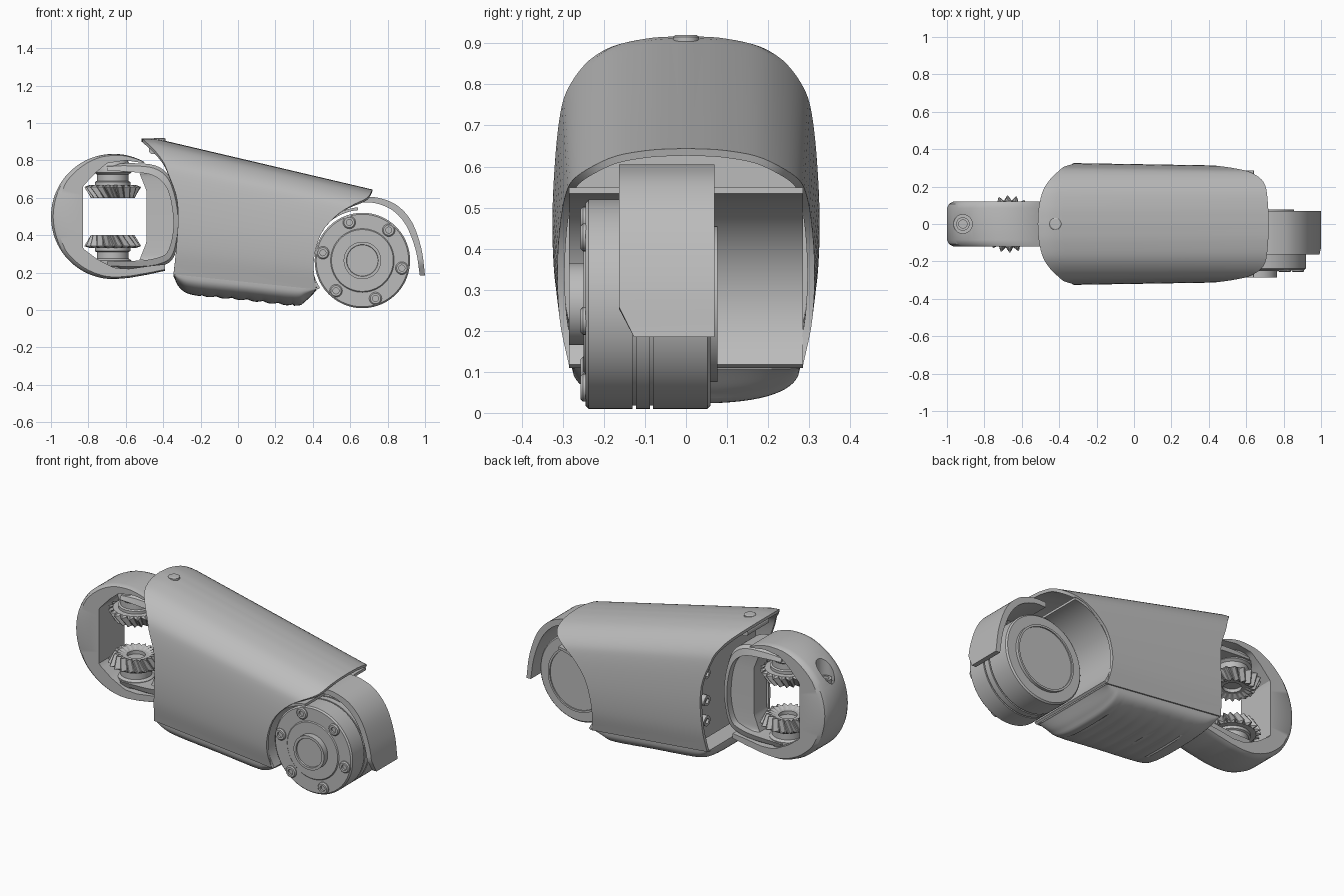
import bpy, bmesh, math
from mathutils import Vector

if "Cube" in bpy.data.objects:
    bpy.data.objects.remove(bpy.data.objects["Cube"])

GREY = (0.5, 0.5, 0.5, 1)
mat = bpy.data.materials.new("satin grey")
mat.use_nodes = True
mat.diffuse_color = GREY
mat.node_tree.nodes["Principled BSDF"].inputs["Base Color"].default_value = GREY


def finish(ob, angle=32):
    bpy.ops.object.select_all(action='DESELECT')
    ob.select_set(True)
    bpy.context.view_layer.objects.active = ob
    for m in list(ob.modifiers):
        bpy.ops.object.modifier_apply(modifier=m.name)
    bpy.ops.object.shade_smooth_by_angle(angle=math.radians(angle))


def loft(name, sections, closed=True, caps=True, thick=0):
    """Skin a list of equal-length point rows."""
    bm = bmesh.new()
    rows = [[bm.verts.new(p) for p in s] for s in sections]
    n = len(rows[0])
    for a, b in zip(rows, rows[1:]):
        for i in range(n if closed else n - 1):
            j = (i + 1) % n
            bm.faces.new((a[i], a[j], b[j], b[i]))
    if caps:
        bm.faces.new(rows[0])
        bm.faces.new(rows[-1])
    bmesh.ops.recalc_face_normals(bm, faces=bm.faces)
    me = bpy.data.meshes.new(name)
    bm.to_mesh(me)
    bm.free()
    me.materials.append(mat)
    ob = bpy.data.objects.new(name, me)
    bpy.context.collection.objects.link(ob)
    if thick:
        mod = ob.modifiers.new("wall", 'SOLIDIFY')
        mod.thickness = thick
        mod.offset = -1
    finish(ob)
    return ob


def lathe(name, profile, origin, axis='Y', seg=64):
    """Turn (radius, height) pairs about an axis through origin."""
    def ring(r, h):
        out = []
        for k in range(seg):
            a = math.tau * k / seg
            c, s = r * math.cos(a), r * math.sin(a)
            out.append(Vector(origin) + Vector((c, h, s) if axis == 'Y' else (c, s, h) if axis == 'Z' else (h, c, s)))
        return out
    return loft(name, [ring(r, h) for r, h in profile])


def spline(pts, n=6):
    """Smooth curve through 2D points."""
    p = [Vector(q) for q in pts]
    p = [2 * p[0] - p[1]] + p + [2 * p[-1] - p[-2]]
    out = []
    for a, b, c, d in zip(p, p[1:], p[2:], p[3:]):
        for k in range(n):
            t = k / n
            out.append(0.5 * (2 * b + (c - a) * t + (2 * a - 5 * b + 4 * c - d) * t ** 2
                              + (3 * b - a - 3 * c + d) * t ** 3))
    return out + [p[-2]]


def look(curve, v):
    """Second coordinate of a curve at first coordinate v."""
    for a, b in zip(curve, curve[1:]):
        if v <= b[0]:
            return a[1] + (b[1] - a[1]) * (v - a[0]) / max(b[0] - a[0], 1e-6)
    return curve[-1][1]


# Body shape: top and bottom lines, width taper, half section (y, height share)
def top(x): return min(0.918, 0.912 - 0.235 * (x + 0.42))
def low(x): return 0.19 - 0.105 * (x + 0.34)
def taper(x): return 1 - 0.05 * (x + 0.33)


half = spline([(0.295, 0), (0.32, 0.2), (0.325, 0.45), (0.31, 0.72), (0.28, 0.85),
               (0.2, 0.95), (0.1, 0.99), (0, 1)], 5)
outline = [(y, h) for y, h in half] + [(-y, h) for y, h in reversed(half[:-1])]
left_edge = spline([(0, -0.345), (0.2, -0.33), (0.44, -0.32), (0.6, -0.33), (0.745, -0.37),
                    (0.84, -0.4), (0.93, -0.46), (1, -0.515)])
right_edge = spline([(0, 0.42), (0.15, 0.405), (0.31, 0.41), (0.52, 0.45), (0.695, 0.53),
                     (0.81, 0.61), (0.91, 0.69), (1, 0.72)])


def body_point(x, y, h, k=1):
    return (x, y * k * taper(x), low(x) + (top(x) - low(x)) * (0.5 + (h - 0.5) * k))


STEPS = 28
rows = []
for i in range(STEPS + 1):
    row = []
    for y, h in outline:
        a, b = look(left_edge, h), look(right_edge, h)
        row.append(body_point(a + (b - a) * i / STEPS, y, h))
    rows.append(row)
loft("body_shell", rows, closed=False, caps=False, thick=0.018)
loft("inner_bulkhead", [[body_point(x, y, h, 0.95) for y, h in outline] for x in (-0.25, -0.2)])
for side in (-1, 1):
    for z in (0.32, 0.44, 0.6):
        lathe("bulkhead_bolt", [(0.015, -0.015), (0.015, -0.03), (0.03, -0.03), (0.03, 0.01)],
              (-0.25, side * 0.2, z), 'X', 20)
lathe("top_button", [(0.032, 0), (0.032, 0.014), (0.026, 0.018)], (-0.42, 0, 0.902), 'Z', 32)
lathe("shell_pin", [(0.022, -0.1), (0.022, 0.1)], (-0.455, 0, 0.855), 'Y', 24)

# Ribbed grip under the body
depth = spline([(-0.345, 0.01), (-0.31, 0.07), (-0.23, 0.1), (0.05, 0.1), (0.3, 0.1),
                (0.36, 0.07), (0.42, 0.005)])
rows = []
for i in range(97):
    x = -0.345 + 0.765 * i / 96
    rib = 0.009 * (1 - abs(math.sin(math.pi * (x + 0.2) / 0.083))) if -0.2 < x < 0.3 else 0
    row = []
    for k in range(33):
        a = math.pi * k / 32
        c, s = math.cos(a), abs(math.sin(a))
        d = look(depth, x) - rib * s ** 4
        row.append((x, math.copysign(abs(c) ** 0.75, c) * 0.287 * taper(x), low(x) - d * s ** 0.75))
    rows.append(row)
loft("ribbed_grip", rows)

# Concave socket behind the elbow drum
CX, CZ = 0.665, 0.265


def arc(r, a0, a1, n, cx, cz):
    angles = [math.radians(a0 + (a1 - a0) * k / n) for k in range(n + 1)]
    return [(cx + r * math.cos(a), cz + r * math.sin(a)) for a in angles]


loft("drum_socket", [[(xo, -0.285, zo), (xo, 0.285, zo), (xi, 0.285, zi), (xi, -0.285, zi)]
                     for (xo, zo), (xi, zi) in zip(arc(0.285, 95, 213, 32, CX, CZ),
                                                   arc(0.27, 95, 213, 32, CX, CZ))])

# Elbow drum with hub, grooves and bolts
profile = [(0.083, -0.277), (0.085, -0.285), (0.1, -0.285), (0.1, -0.25), (0.165, -0.25),
           (0.17, -0.245), (0.247, -0.245), (0.255, -0.237)]
for g in (-0.13, -0.088):
    profile += [(0.255, g), (0.247, g), (0.247, g + 0.008), (0.255, g + 0.008)]
profile += [(0.255, 0.052), (0.247, 0.06), (0.19, 0.06), (0.19, 0.077), (0.178, 0.077), (0.178, 0.07)]
lathe("elbow_drum", profile, (CX, 0, CZ), 'Y', 96)
for k in range(6):
    a = math.radians(49 + 60 * k)
    lathe("drum_bolt", [(0.016, 0), (0.016, -0.012), (0.028, -0.012), (0.034, -0.006), (0.034, 0.01)],
          (CX + 0.215 * math.cos(a), -0.245, CZ + 0.215 * math.sin(a)), 'Y', 24)

# Curved guard over the drum
outer = spline([(0.66, 0.605), (0.75, 0.6), (0.85, 0.56), (0.93, 0.47), (0.98, 0.33), (1, 0.185)])
inner = spline([(0.66, 0.575), (0.74, 0.57), (0.83, 0.53), (0.9, 0.45), (0.95, 0.32), (0.972, 0.185)])
rows = []
for i, ((xo, zo), (xi, zi)) in enumerate(zip(outer, inner)):
    cut = 0.012 * max(0, i - len(outer) + 4)
    rows.append([(xo, -0.163 + cut, zo), (xo, 0.07, zo), (xi, 0.07, zi), (xi, -0.163 + cut, zi)])
loft("drum_guard", rows)


def band(name, outside, inside, shape):
    """Sweep a cross-section (share from outside to inside, y) between two edges."""
    return loft(name, [[(xo + (xi - xo) * t, y, zo + (zi - zo) * t) for t, y in shape]
                       for (xo, zo), (xi, zi) in zip(outside, inside)])


def resample(pts, n):
    """Even spacing along a polyline, so both band edges pair up."""
    dist = [0]
    for a, b in zip(pts, pts[1:]):
        dist.append(dist[-1] + (Vector(b) - Vector(a)).length)
    xs = [(d, p[0]) for d, p in zip(dist, pts)]
    zs = [(d, p[1]) for d, p in zip(dist, pts)]
    return [(look(xs, dist[-1] * k / n), look(zs, dist[-1] * k / n)) for k in range(n + 1)]


# Wrist ring: round outside, squared window inside
outside = arc(0.335, 61, 270, 48, -0.665, 0.5) + [(-0.58, 0.172), (-0.48, 0.19), (-0.39, 0.21)]
inside = [(-0.5, 0.785), (-0.6, 0.8), (-0.7, 0.785), (-0.76, 0.735), (-0.83, 0.66), (-0.83, 0.33),
          (-0.75, 0.27), (-0.66, 0.225), (-0.58, 0.22), (-0.48, 0.235), (-0.39, 0.245)]
ring = band("wrist_ring", resample(outside, 72), resample(inside, 72),
            [(0, -0.085), (0, 0.085), (0.07, 0.108), (0.2, 0.12), (1, 0.12),
             (1, -0.12), (0.2, -0.12), (0.07, -0.108)])
cutter = lathe("hole_cutter", [(0.05, -0.06), (0.05, 0.2)], (-0.915, 0, 0.7), 'Z', 32)
cutter.hide_render = True
mod = ring.modifiers.new("hole", 'BOOLEAN')
mod.operation = 'DIFFERENCE'
mod.object = cutter
finish(ring)
bpy.data.objects.remove(cutter)
lathe("ring_screw", [(0.036, -0.07), (0.036, -0.03), (0.022, -0.03), (0.022, -0.045)],
      (-0.915, 0, 0.7), 'Z', 24)

# Yoke joining the ring to the body
yoke_out = spline([(-0.7, 0.775), (-0.6, 0.785), (-0.45, 0.775), (-0.37, 0.72), (-0.33, 0.62), (-0.31, 0.5),
                   (-0.315, 0.4), (-0.345, 0.28), (-0.41, 0.235), (-0.52, 0.22), (-0.7, 0.225)])
yoke_in = spline([(-0.7, 0.745), (-0.6, 0.74), (-0.47, 0.725), (-0.4, 0.68), (-0.365, 0.61), (-0.347, 0.5),
                  (-0.35, 0.4), (-0.378, 0.31), (-0.43, 0.28), (-0.52, 0.265), (-0.7, 0.26)])
band("wrist_yoke", yoke_out, yoke_in, [(0, -0.08), (0, 0.08), (0.3, 0.1), (1, 0.11),
                                       (1, -0.11), (0.3, -0.1)])
web = [(x, z) for x, z in yoke_in if x > -0.5]
band("yoke_web", web, [(-0.49 - 0.04 * max(0, abs(z - 0.5) - 0.14) / 0.1, z) for x, z in web],
     [(0, -0.07), (0, 0.07), (1, 0.06), (1, -0.06)])

# Facing bevel gears with slanted teeth, hubs and yoke bosses
TEETH = 20
for side, label in ((-1, "lower"), (1, "upper")):
    rows = []
    for tip, root, h, twist in ((0.05, 0.05, 0.17, 0), (0.125, 0.125, 0.168, 0), (0.152, 0.122, 0.158, 0),
                                (0.118, 0.093, 0.1, 0.2), (0.07, 0.07, 0.115, 0.2),
                                (0.05, 0.05, 0.115, 0.2), (0.05, 0.05, 0.135, 0.2)):
        row = []
        for k in range(TEETH * 4):
            r = tip if k % 4 in (0, 1) else root
            a = math.tau * (k + (0.25 if k % 2 == 0 else -0.25)) / (TEETH * 4) + side * twist
            row.append((-0.67 + r * math.cos(a), r * math.sin(a), 0.5 + side * h))
        rows.append(row)
    loft(label + "_gear", rows)
    lathe(label + "_gear_hub", [(0.095, side * 0.165), (0.095, side * 0.185), (0.085, side * 0.19),
                                (0.085, side * 0.225), (0.1, side * 0.235), (0.1, side * 0.262),
                                (0.075, side * 0.31)], (-0.67, 0, 0.5), 'Z', 48)
